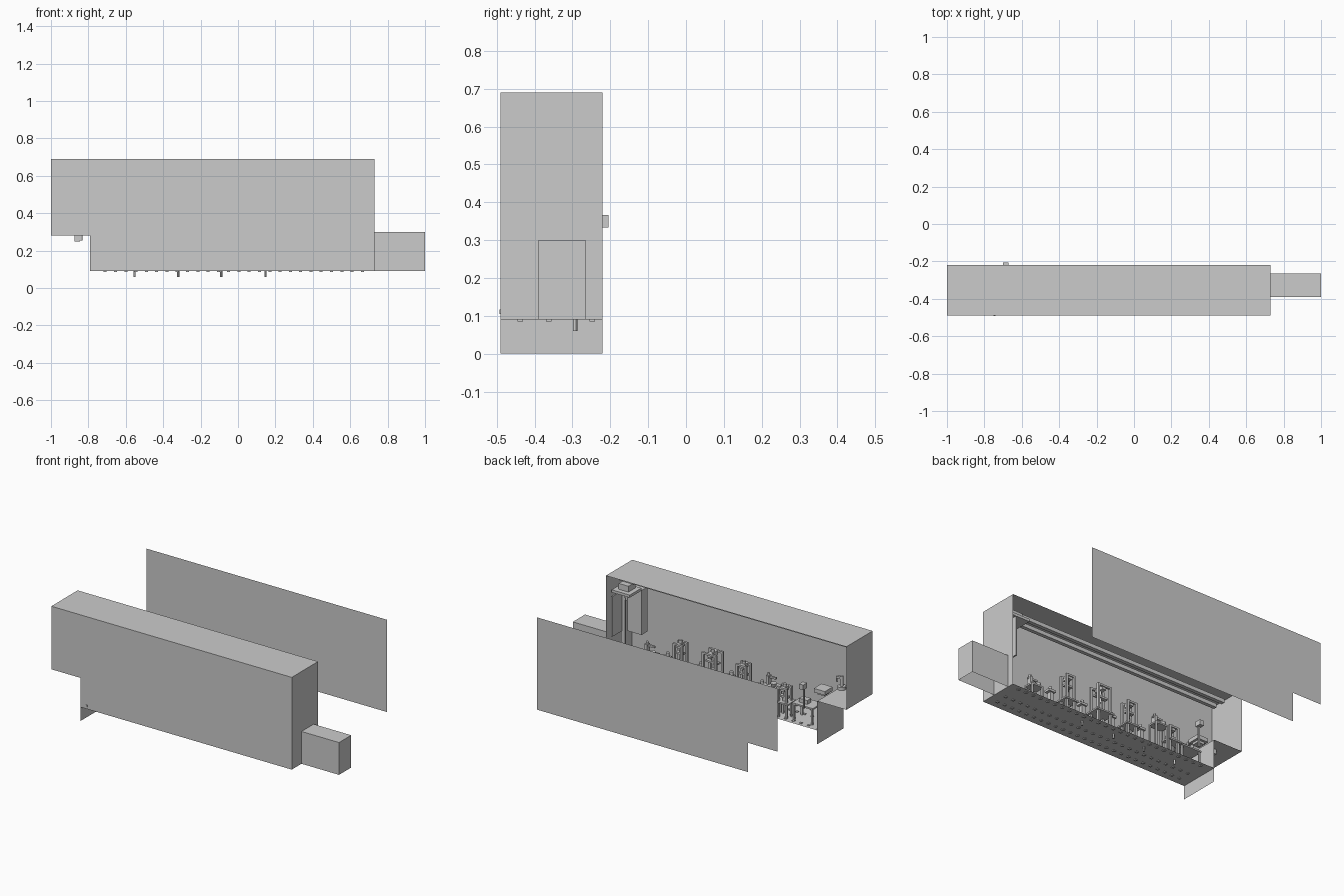
import bpy, bmesh, math
from mathutils import Vector

if "Cube" in bpy.data.objects:
    bpy.data.objects.remove(bpy.data.objects["Cube"])

def mesh_obj(name, bm):
    me = bpy.data.meshes.new(name)
    bm.to_mesh(me)
    bm.free()
    ob = bpy.data.objects.new(name, me)
    bpy.context.collection.objects.link(ob)
    return ob

def sheet(name, *polys):
    """Thin sheet-metal part made of flat polygons."""
    bm = bmesh.new()
    for p in polys:
        bm.faces.new([bm.verts.new(v) for v in p])
    bmesh.ops.remove_doubles(bm, verts=bm.verts, dist=1e-5)
    return mesh_obj(name, bm)

def add_box(bm, x0, x1, y0, y1, z0, z1):
    vs = bmesh.ops.create_cube(bm, size=1)['verts']
    for v in vs:
        v.co = Vector(((x0 + x1) / 2 + v.co.x * (x1 - x0),
                       (y0 + y1) / 2 + v.co.y * (y1 - y0),
                       (z0 + z1) / 2 + v.co.z * (z1 - z0)))

def add_cyl(bm, x, y, z0, z1, r, r2=None, n=16):
    vs = bmesh.ops.create_cone(bm, cap_ends=True, segments=n, radius1=r,
                               radius2=r if r2 is None else r2, depth=z1 - z0)['verts']
    bmesh.ops.translate(bm, verts=vs, vec=(x, y, (z0 + z1) / 2))

def build(name, boxes=(), cyls=()):
    bm = bmesh.new()
    for b in boxes:
        add_box(bm, *b)
    for c in cyls:
        add_cyl(bm, *c)
    return mesh_obj(name, bm)

# Main dimensions
XL, XN, XR, XE = -1.0, -0.79, 0.73, 1.0
YF, YB, YP = -0.49, -0.22, 0.49
ZF, ZN, ZT = 0.09, 0.28, 0.69
outline = [(XL, ZN), (XN, ZN), (XN, ZF), (XR, ZF), (XR, ZT), (XL, ZT)]

# Housing: front wall plus folded sides, open at the back
faces = [[(x, YF, z) for x, z in outline]]
for (xa, za), (xb, zb) in zip(outline, outline[1:] + outline[:1]):
    faces.append([(xa, YF, za), (xa, YB, za), (xb, YB, zb), (xb, YF, zb)])
sheet("housing", *faces)

# Detached back panel with the same outline
sheet("back_panel", [(x, YP, z) for x, z in outline])

# End plate reaching down to the ground
sheet("end_plate", [(XN, YF, 0), (XN, YB, 0), (XN, YB, ZF), (XN, YF, ZF)])

# Outfeed tunnel, open underneath
ya, yb, zt = -0.39, -0.265, 0.30
sheet("outfeed_tunnel",
      [(XR, ya, ZF), (XE, ya, ZF), (XE, ya, zt), (XR, ya, zt)],
      [(XR, yb, ZF), (XR, yb, zt), (XE, yb, zt), (XE, yb, ZF)],
      [(XE, ya, ZF), (XE, yb, ZF), (XE, yb, zt), (XE, ya, zt)],
      [(XR, ya, zt), (XE, ya, zt), (XE, yb, zt), (XR, yb, zt)])

# Ceiling rails
for i, y in enumerate((-0.33, -0.40)):
    build(f"ceiling_rail_{i}", [(-0.95, 0.70, y - 0.012, y + 0.012, 0.63, 0.655)])

# Overhead tray and lifting tool near the outfeed
build("overhead_carriage",
      [(0.58, 0.71, -0.37, -0.25, 0.575, 0.592), (0.61, 0.68, -0.35, -0.28, 0.592, 0.63)],
      [(0.645, -0.31, 0.54, 0.575, 0.016), (0.645, -0.31, 0.52, 0.54, 0.008)])

# Tall cabinet and upright guide by the outfeed
build("tall_cabinet", [(0.60, 0.70, -0.46, -0.40, 0.27, 0.56)])
build("upright_guide", [(0.69, 0.70, -0.33, -0.23, 0.30, 0.56),
                        (0.67, 0.70, -0.34, -0.33, 0.09, 0.56)])

def gantry(name, x, y, top, w=0.055, d=0.05):
    """Press station: table, two portal frames, tool head and motor."""
    t = 0.007
    table = ZF + 0.09
    boxes = [(x - w / 2 - 0.02, x + w / 2 + 0.02, y - d / 2 - 0.02, y + d / 2 + 0.015, table, table + 0.01)]
    for sx in (-1, 1):
        for sy in (-1, 1):
            px, py = x + sx * w / 2, y + sy * d / 2
            boxes.append((px - t, px + t, py - t, py + t, ZF, top - 0.02))
    boxes += [(x - w / 2 - t, x + w / 2 + t, y + s * d / 2 - t, y + s * d / 2 + t, top - 0.03, top - 0.018)
              for s in (-1, 1)]
    boxes += [(x - 0.014, x + 0.014, y - d / 2, y + d / 2, top - 0.045, top - 0.018),
              (x - w / 2, x + w / 2, y - 0.012, y + 0.012, top - 0.09, top - 0.078)]
    cyls = [(x, y, top - 0.018, top, 0.011), (x, y, top - 0.12, top - 0.045, 0.007),
            (x, y, table + 0.01, table + 0.03, 0.015)]
    build(name, boxes, cyls)

def bench(name, x, y, top, w=0.09, d=0.07):
    """Low work bench with fixture and feeder bowl."""
    t = 0.006
    h = top - 0.07
    boxes = [(x - w / 2, x + w / 2, y - d / 2, y + d / 2, h - 0.01, h)]
    for sx in (-1, 1):
        for sy in (-1, 1):
            px, py = x + sx * (w / 2 - t), y + sy * (d / 2 - t)
            boxes.append((px - t, px + t, py - t, py + t, ZF, h - 0.01))
    boxes += [(x + 0.015, x + 0.035, y - 0.02, y + 0.01, h, top - 0.015),
              (x - 0.03, x + 0.04, y - 0.012, y, top - 0.03, top - 0.018)]
    cyls = [(x - 0.022, y + 0.01, h, h + 0.022, 0.013, 0.020),
            (x + 0.025, y - 0.005, top - 0.015, top, 0.008)]
    build(name, boxes, cyls)

# Line of stations
bench("bench_outfeed", 0.485, -0.325, 0.28)
gantry("press_a", 0.25, -0.30, 0.37)
gantry("press_b", 0.01, -0.29, 0.38, 0.09, 0.07)
gantry("press_c", -0.21, -0.295, 0.36, 0.06)
bench("bench_middle", -0.42, -0.28, 0.335, 0.10)
gantry("press_d", -0.515, -0.28, 0.30, 0.06)
for i, x in enumerate((0.36, 0.12, -0.10, -0.32)):
    build(f"side_feeder_{i}",
          [(x - 0.012, x + 0.012, -0.34, -0.31, ZF, 0.21), (x - 0.02, x + 0.03, -0.34, -0.30, 0.21, 0.225)],
          [(x, -0.325, 0.225, 0.25, 0.011)])

# Infeed table, parts tray, control box and pick arm
build("infeed_table",
      [(-0.73, -0.58, -0.36, -0.26, 0.19, 0.20)]
      + [(x - 0.006, x + 0.006, y - 0.006, y + 0.006, ZF, 0.19) for x in (-0.72, -0.59) for y in (-0.35, -0.27)]
      + [(-0.67, -0.61, -0.33, -0.29, 0.20, 0.225)])
build("parts_tray", [(-0.80, -0.72, -0.365, -0.285, 0.295, 0.32),
                     (-0.785, -0.735, -0.35, -0.30, 0.28, 0.295)])
build("control_box", [(-0.70, -0.67, -0.245, -0.205, 0.333, 0.366),
                      (-0.689, -0.681, -0.238, -0.228, 0.20, 0.333)])
build("pick_arm", [(-0.815, -0.775, -0.45, -0.435, 0.345, 0.358)],
      [(-0.81, -0.443, 0.28, 0.30, 0.025), (-0.81, -0.443, 0.30, 0.365, 0.010),
       (-0.778, -0.443, 0.32, 0.345, 0.006)])

# Parts poking through the floors and front wall
build("drive_under_infeed", [(-0.875, -0.845, -0.33, -0.30, 0.25, 0.28)],
      [(-0.84, -0.315, 0.255, 0.28, 0.008)])
build("drain_posts", cyls=[(x, -0.293, 0.06, 0.10, 0.006, None, 12) for x in (-0.553, -0.32, -0.09, 0.147)])
build("floor_bolts", [(-0.71 + i * 0.055 - 0.008, -0.71 + i * 0.055 + 0.008, y, y + 0.015, 0.085, 0.095)
                      for i in range(26) for y in (-0.445, -0.37, -0.255)])
build("front_knob", [(-0.75, -0.74, -0.493, -0.485, 0.105, 0.117)])

# Smooth only the rounded parts
for ob in bpy.context.collection.objects:
    ob.select_set(True)
    bpy.context.view_layer.objects.active = ob
bpy.ops.object.shade_smooth_by_angle(angle=math.radians(30))
